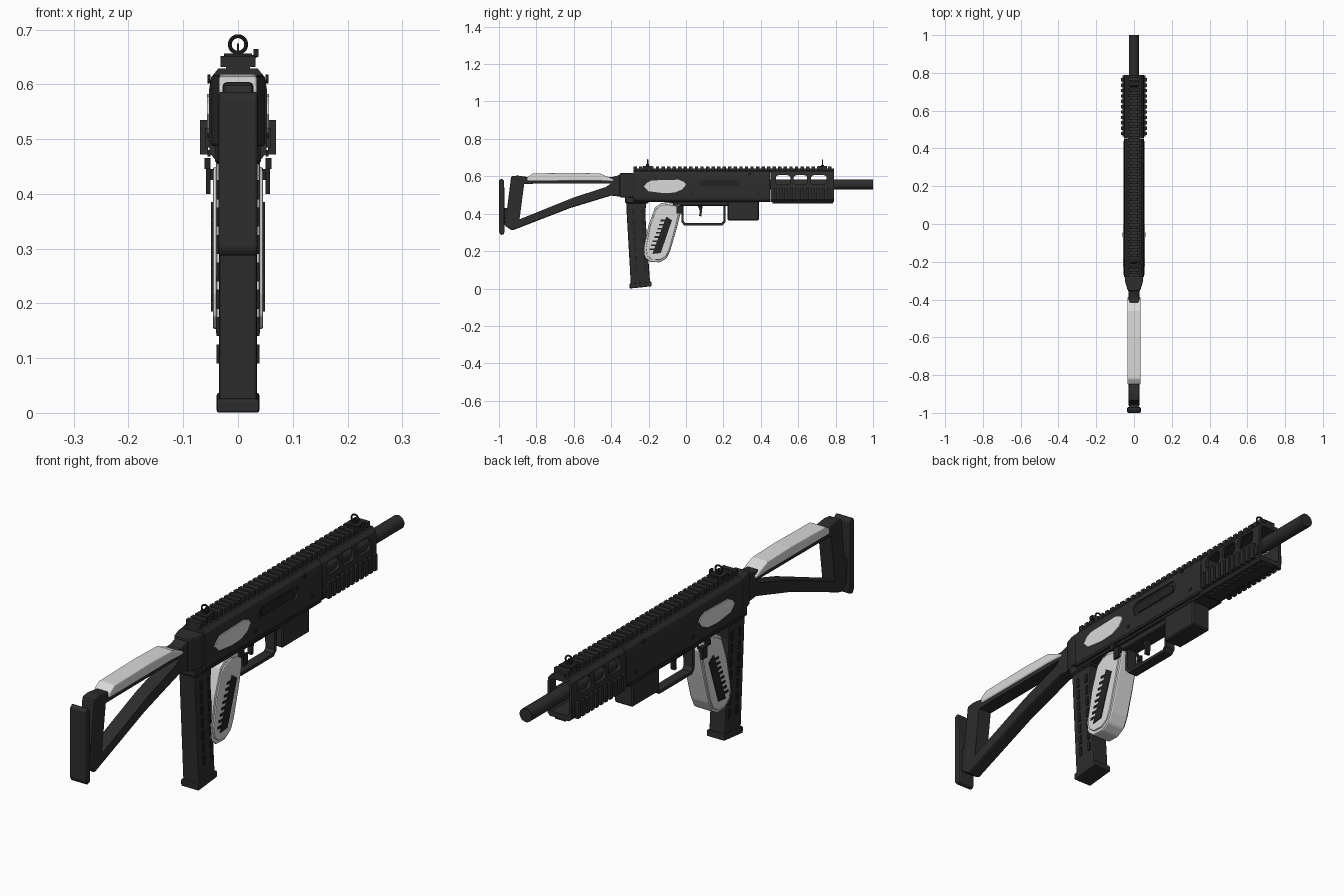
import bpy, bmesh, math
from mathutils import Vector

def material(name, v):
    m = bpy.data.materials.new(name)
    m.diffuse_color = (v, v, v, 1)
    return m

DARK = material("charcoal", 0.026)
BLACK = material("black", 0.017)
PALE = material("pale grey", 0.70)

def finish(name, bm, mat, bevel=0, seg=2):
    bmesh.ops.recalc_face_normals(bm, faces=bm.faces)
    me = bpy.data.meshes.new(name)
    bm.to_mesh(me)
    bm.free()
    me.materials.append(mat)
    ob = bpy.data.objects.new(name, me)
    bpy.context.collection.objects.link(ob)
    if bevel:
        b = ob.modifiers.new("bevel", 'BEVEL')
        b.width, b.segments, b.limit_method = bevel, seg, 'ANGLE'
    return ob

def prism(name, pts, a, b, mat, axis='x', bevel=0, seg=2):
    """Extrude a profile: (y,z) along x, (x,z) along y, or (x,y) along z."""
    put = {'x': lambda p, t: (t, p[0], p[1]), 'y': lambda p, t: (p[0], t, p[1]),
           'z': lambda p, t: (p[0], p[1], t)}[axis]
    bm = bmesh.new()
    lo = [bm.verts.new(put(p, a)) for p in pts]
    hi = [bm.verts.new(put(p, b)) for p in pts]
    bm.faces.new(lo)
    bm.faces.new(hi[::-1])
    for i in range(len(pts)):
        j = (i + 1) % len(pts)
        bm.faces.new((lo[i], lo[j], hi[j], hi[i]))
    return finish(name, bm, mat, bevel, seg)

def boxes(name, items, mat, bevel=0):
    """Items are (x0, x1, y0, y1, z0, z1)."""
    bm = bmesh.new()
    for x0, x1, y0, y1, z0, z1 in items:
        vs = bmesh.ops.create_cube(bm, size=1)['verts']
        for v in vs:
            v.co = Vector(((x0 + x1) / 2 + v.co.x * (x1 - x0), (y0 + y1) / 2 + v.co.y * (y1 - y0),
                           (z0 + z1) / 2 + v.co.z * (z1 - z0)))
    return finish(name, bm, mat, bevel, 1)

def cut(ob, cutter):
    cutter.hide_render = True
    cutter.hide_viewport = True
    cutter.display_type = 'WIRE'
    m = ob.modifiers.new("cut", 'BOOLEAN')
    m.object, m.operation, m.solver = cutter, 'DIFFERENCE', 'EXACT'

def sym(half):
    return half + [(-x, z) for x, z in reversed(half)]

def slot(y0, y1, z0, z1, r):
    """Rounded rectangle in the side plane."""
    out = []
    for cy, cz, s in ((y1 - r, z1 - r, 0), (y0 + r, z1 - r, 90), (y0 + r, z0 + r, 180), (y1 - r, z0 + r, 270)):
        for k in range(4):
            t = math.radians(s + k * 30)
            out.append((cy + r * math.cos(t), cz + r * math.sin(t)))
    return out

# Receiver with ejection port recess on the right side
body = sym([(0.042, 0.463), (0.052, 0.475), (0.053, 0.50), (0.053, 0.59), (0.049, 0.613), (0.036, 0.629)])
receiver = prism("receiver", body, -0.28, 0.45, DARK, 'y')
cut(receiver, prism("port_cutter", slot(0.06, 0.30, 0.537, 0.59, 0.02), 0.046, 0.08, DARK))
prism("port_cover", slot(0.075, 0.285, 0.547, 0.58, 0.012), 0.04, 0.05, BLACK)
for s in (-1, 1):
    boxes("receiver_lower_rib", [(s * 0.05, s * 0.056, -0.27, 0.44, 0.468, 0.48)], BLACK)
    # Pale oval side plate
    prism("side_plate", [(-0.225, 0.545), (-0.21, 0.565), (-0.185, 0.578), (-0.04, 0.582), (-0.01, 0.57),
                         (0.0, 0.555), (-0.02, 0.53), (-0.06, 0.513), (-0.12, 0.51), (-0.20, 0.52)],
          s * 0.05, s * 0.057, PALE)
    # Pins
    for y, z in ((0.03, 0.51), (0.34, 0.61), (0.39, 0.51)):
        prism("pin", [(y + 0.008 * math.cos(k * math.pi / 4), z + 0.008 * math.sin(k * math.pi / 4))
                      for k in range(8)], s * 0.05, s * 0.056, BLACK)

# Handguard: hollow shell with three windows per side
guard = prism("handguard", body, 0.452, 0.79, DARK, 'y')
cut(guard, prism("bore_cutter", sym([(0.035, 0.483), (0.041, 0.49), (0.041, 0.60), (0.033, 0.612)]),
                 0.47, 0.85, DARK, 'y'))
for y0, y1 in ((0.48, 0.558), (0.575, 0.648), (0.668, 0.752)):
    cut(guard, prism("window_cutter", slot(y0, y1, 0.555, 0.606, 0.016), -0.1, 0.1, DARK))

# Accessory rails: top, both sides and bottom
n = 36
step = 1.07 / n
boxes("top_rail", [(-0.022, 0.022, -0.28, 0.79, 0.62, 0.642)] +
      [(-0.032, 0.032, -0.28 + i * step, -0.28 + i * step + 0.018, 0.632, 0.652) for i in range(n)], DARK)
ys = [0.47 + i * 0.0285 for i in range(11)]
for s in (-1, 1):
    boxes("side_rail", [(s * 0.05, s * 0.060, 0.462, 0.785, 0.485, 0.52)] +
          [(s * 0.055, s * 0.069, y, y + 0.017, 0.472, 0.535) for y in ys], DARK)
boxes("bottom_rail", [(-0.022, 0.022, 0.462, 0.785, 0.455, 0.47)] +
      [(-0.032, 0.032, y, y + 0.017, 0.455, 0.465) for y in ys], DARK)

# Barrel
bpy.ops.mesh.primitive_cylinder_add(vertices=24, radius=0.027, depth=0.56, location=(0, 0.72, 0.556),
                                    rotation=(math.pi / 2, 0, 0))
barrel = bpy.context.object
barrel.name = "barrel"
barrel.data.materials.append(DARK)
bpy.ops.object.shade_smooth_by_angle()

# Ring sights
for name, y in (("rear_sight", -0.205), ("front_sight", 0.73)):
    bpy.ops.mesh.primitive_torus_add(major_radius=0.015, minor_radius=0.0035, major_segments=20, minor_segments=8,
                                     location=(0, y, 0.673), rotation=(math.pi / 2, 0, 0))
    ring = bpy.context.object
    ring.name = name + "_ring"
    ring.data.materials.append(BLACK)
    bpy.ops.object.shade_smooth_by_angle()
    boxes(name + "_base", [(-0.026, 0.026, y - 0.025, y + 0.025, 0.642, 0.656),
                           (-0.009, 0.009, y - 0.008, y + 0.008, 0.65, 0.661),
                           (-0.002, 0.002, y - 0.002, y + 0.002, 0.655, 0.675)], BLACK)
boxes("sight_knob", [(0.02, 0.034, -0.21, -0.20, 0.648, 0.654), (0.028, 0.037, -0.213, -0.197, 0.65, 0.665)], BLACK)

# Stock: hinge block, skeleton frame, cheek pad, butt plate
prism("stock_hinge", [(0.05, -0.28), (0.046, -0.31), (0.032, -0.355), (-0.032, -0.355), (-0.046, -0.31),
                      (-0.05, -0.28)], 0.487, 0.617, DARK, 'z', 0.006)
frame = prism("stock_frame", [(-0.935, 0.60), (-0.90, 0.604), (-0.85, 0.597), (-0.39, 0.597), (-0.34, 0.612),
                              (-0.34, 0.49), (-0.40, 0.497), (-0.62, 0.43), (-0.93, 0.31), (-0.968, 0.335)],
              -0.028, 0.028, DARK, 'x', 0.007)
cut(frame, prism("frame_cutter", [(-0.865, 0.56), (-0.40, 0.562), (-0.43, 0.542), (-0.60, 0.487), (-0.89, 0.37)],
                 -0.1, 0.1, DARK))
prism("cheek_pad", [(-0.85, 0.575), (-0.85, 0.595), (-0.82, 0.615), (-0.60, 0.619), (-0.46, 0.615),
                    (-0.385, 0.583), (-0.39, 0.572), (-0.46, 0.576)], -0.035, 0.035, PALE, 'x', 0.009, 3)
prism("butt_plate", [(-1, 0.30), (-0.99, 0.286), (-0.973, 0.29), (-0.97, 0.31), (-0.972, 0.575),
                     (-0.985, 0.588), (-1, 0.578)], -0.036, 0.036, DARK, 'x', 0.005)
boxes("butt_mount", [(-0.024, 0.024, -0.985, -0.94, 0.34, 0.43)], DARK)

# Rear magazine with base and raised ribs
prism("magazine", [(-0.32, 0.49), (-0.21, 0.49), (-0.218, 0.40), (-0.192, 0.03), (-0.295, 0.02), (-0.317, 0.40)],
      -0.035, 0.035, DARK, 'x', 0.006)
prism("magazine_base", [(-0.301, 0.0), (-0.183, 0.012), (-0.185, 0.037), (-0.302, 0.026)],
      -0.039, 0.039, DARK, 'x', 0.004)
for s in (-1, 1):
    for off in (0.03, 0.078):
        for k in range(7):
            z = 0.09 + k * 0.05
            y = -0.297 + off - (z - 0.03) * 0.057
            prism("magazine_rib", [(y, z), (y + 0.012, z), (y + 0.010, z + 0.035), (y - 0.002, z + 0.035)],
                  s * 0.033, s * 0.039, BLACK)
boxes("magazine_well", [(-0.042, 0.042, -0.325, -0.2, 0.455, 0.50)], DARK, 0.005)

# Grip with comb-shaped panels
outline = [(-0.165, 0.435), (-0.135, 0.455), (-0.10, 0.462), (-0.035, 0.45), (-0.022, 0.43), (-0.05, 0.32),
           (-0.085, 0.20), (-0.105, 0.16), (-0.14, 0.14), (-0.19, 0.142), (-0.22, 0.165), (-0.227, 0.21),
           (-0.20, 0.34)]
prism("grip", outline, -0.040, 0.040, PALE, 'x', 0.006)
inner = [(-0.125 + (y + 0.125) * 0.88, 0.30 + (z - 0.30) * 0.92) for y, z in outline]
for s in (-1, 1):
    prism("grip_cheek", inner, s * 0.036, s * 0.046, PALE, 'x', 0.004)
    prism("grip_panel", [(-0.105, 0.385), (-0.075, 0.365), (-0.135, 0.19), (-0.18, 0.185)],
          s * 0.042, s * 0.049, BLACK)
    boxes("grip_comb", [(s * 0.042, s * 0.049, y - 0.03, y + 0.02, z, z + 0.009)
                        for y, z in [(-0.165 + k * 0.0085, 0.205 + k * 0.022) for k in range(8)]], BLACK)

# Trigger group
boxes("trigger_frame", [(-0.032, 0.032, -0.11, 0.23, 0.442, 0.468)], DARK, 0.004)
prism("trigger_guard", [(-0.025, 0.45), (-0.025, 0.355), (-0.01, 0.338), (0.195, 0.338), (0.212, 0.355),
                        (0.212, 0.45), (0.20, 0.45), (0.20, 0.362), (0.19, 0.35), (-0.005, 0.35),
                        (-0.013, 0.362), (-0.013, 0.45)], -0.02, 0.02, DARK)
prism("trigger", [(0.06, 0.45), (0.09, 0.45), (0.085, 0.415), (0.082, 0.385), (0.07, 0.388), (0.074, 0.415)],
      -0.009, 0.009, BLACK)
for s in (-1, 1):
    boxes("selector_lever", [(s * 0.03, s * 0.058, -0.045, -0.025, 0.425, 0.445),
                             (s * 0.05, s * 0.058, -0.05, -0.02, 0.40, 0.445),
                             (s * 0.05, s * 0.061, -0.07, -0.045, 0.445, 0.466)], BLACK)

# Front block below the receiver
boxes("front_block", [(-0.04, 0.04, 0.222, 0.39, 0.364, 0.468)], DARK, 0.005)
